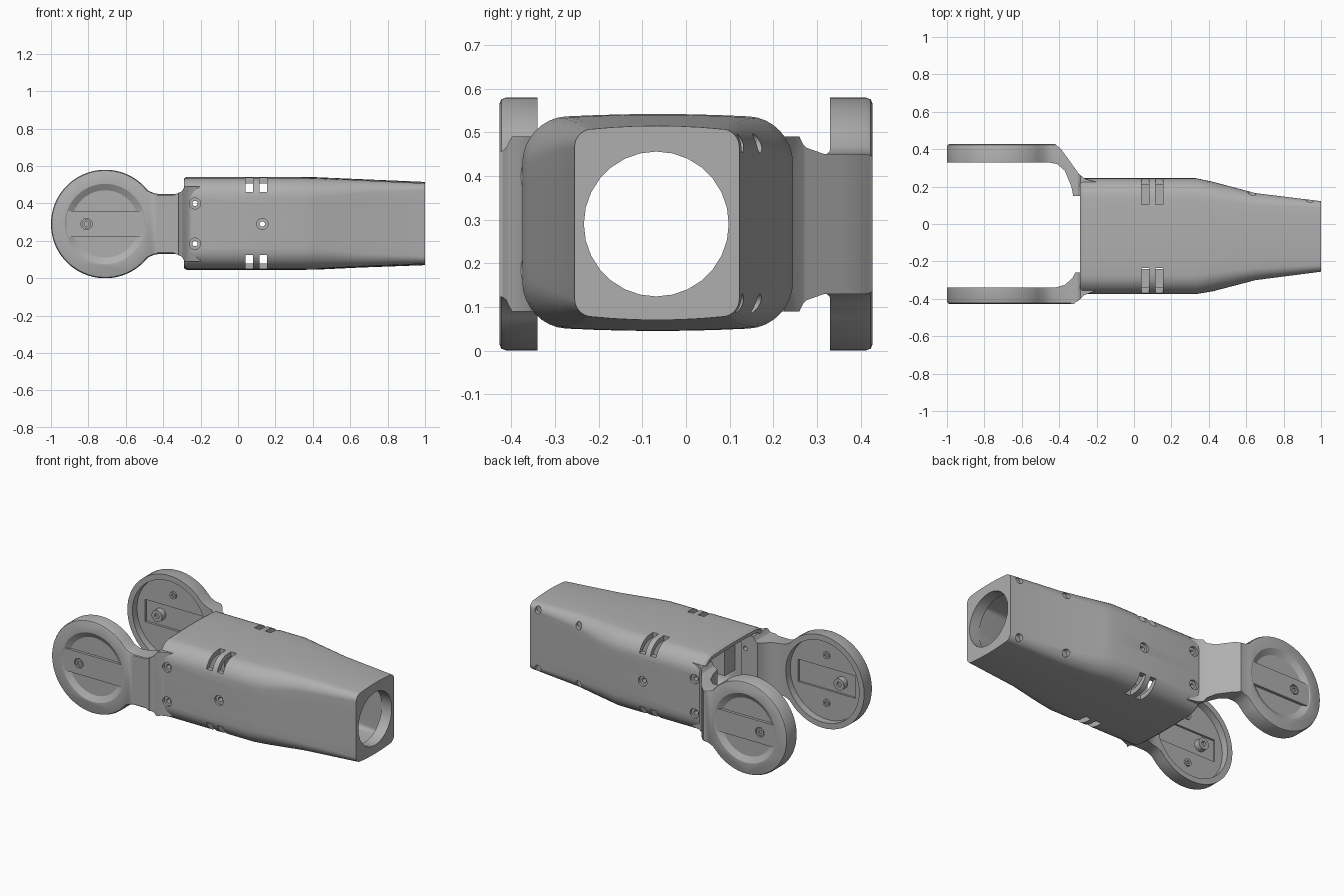
import bpy, bmesh, math
from mathutils import Matrix, Vector

if "Cube" in bpy.data.objects:
    bpy.data.objects.remove(bpy.data.objects["Cube"], do_unlink=True)

grey = bpy.data.materials.new("matte grey")
grey.use_nodes = True
colour = (0.43, 0.43, 0.43, 1)
grey.diffuse_color = colour
grey.node_tree.nodes["Principled BSDF"].inputs["Base Color"].default_value = colour

DISC_X, MID_Z, DISC_R = -0.71, 0.29, 0.29


def finish(name, bm):
    bmesh.ops.recalc_face_normals(bm, faces=bm.faces)
    mesh = bpy.data.meshes.new(name)
    bm.to_mesh(mesh)
    bm.free()
    mesh.materials.append(grey)
    ob = bpy.data.objects.new(name, mesh)
    bpy.context.collection.objects.link(ob)
    return ob


def loft(name, rings):
    bm = bmesh.new()
    loops = [[bm.verts.new(p) for p in ring] for ring in rings]
    n = len(loops[0])
    for a, b in zip(loops, loops[1:]):
        for i in range(n):
            j = (i + 1) % n
            bm.faces.new((a[i], a[j], b[j], b[i]))
    bm.faces.new(loops[0])
    bm.faces.new(loops[-1])
    return finish(name, bm)


def box(name, x0, x1, y0, y1, z0, z1):
    return loft(name, [[(x0, y0, z), (x1, y0, z), (x1, y1, z), (x0, y1, z)] for z in (z0, z1)])


def rod(name, x, z, y0, y1, r0, r1=None, sides=32):
    """Round bar along y, optionally tapered."""
    rings = []
    for y, r in ((y0, r0), (y1, r0 if r1 is None else r1)):
        turns = [math.tau * i / sides for i in range(sides)]
        rings.append([(x + r * math.cos(t), y, z + r * math.sin(t)) for t in turns])
    return loft(name, rings)


def boolean(ob, tool, mode="DIFFERENCE", keep=False):
    mod = ob.modifiers.new("cut", "BOOLEAN")
    mod.operation, mod.object, mod.solver = mode, tool, "EXACT"
    bpy.context.view_layer.objects.active = ob
    bpy.ops.object.modifier_apply(modifier=mod.name)
    if not keep:
        bpy.data.objects.remove(tool, do_unlink=True)


def section(x, y0, y1, z0, z1, r, inset=0.0):
    """Rounded rectangle with gently crowned top and bottom."""
    crown = 0.012
    y0, y1, z0, z1 = y0 + inset, y1 - inset, z0 + inset + crown, z1 - inset - crown
    r = max(r - inset, 0.015)
    yc, zc, hy = (y0 + y1) / 2, (z0 + z1) / 2, (y1 - y0) / 2
    corners = [(y1 - r, z1 - r), (y0 + r, z1 - r), (y0 + r, z0 + r), (y1 - r, z0 + r)]
    pts = []
    for q, (cy, cz) in enumerate(corners):
        for k in range(9):
            t = math.radians(90 * q + 90 * k / 8)
            pts.append(Vector((x, cy + r * math.cos(t), cz + r * math.sin(t))))
        # points along the straight side to the next corner
        ny, nz = corners[(q + 1) % 4]
        t = math.radians(90 * q + 90)
        end = Vector((x, ny + r * math.cos(t), nz + r * math.sin(t)))
        start = pts[-1]
        pts += [start.lerp(end, k / 6) for k in range(1, 6)]
    for p in pts:
        lift = crown * (1 - ((p.y - yc) / hy) ** 2)
        p.z += lift if p.z > zc else -lift
    return pts


# Hollow tapered body
stations = [
    (-0.29, -0.365, 0.235, 0.055, 0.532, 0.09),
    (-0.275, -0.375, 0.245, 0.045, 0.542, 0.1),
    (0.33, -0.375, 0.245, 0.045, 0.542, 0.1),
    (0.42, -0.36, 0.226, 0.046, 0.54, 0.1),
    (0.65, -0.30, 0.165, 0.057, 0.53, 0.065),
    (1.0, -0.255, 0.122, 0.07, 0.515, 0.035),
]
body = loft("body_shell", [section(*s) for s in stations])
inner = [(-0.4,) + stations[1][1:]] + stations[2:5] + [(0.93, -0.264, 0.131, 0.067, 0.518, 0.04)]
boolean(body, loft("cavity", [section(*s, inset=0.03) for s in inner]))

# Round opening in the tip
bore = rod("bore", 0, 0, -0.3, 0.3, 0.166, sides=28)
bore.data.transform(Matrix.Translation((0.9, -0.068, MID_Z)) @ Matrix.Rotation(math.pi / 2, 4, "Z"))
boolean(body, bore)

# Paired vent slots across the four long corners
for x in (0.06, 0.135):
    for y0, y1 in ((-0.5, -0.235), (0.105, 0.4)):
        for z0, z1 in ((0.0, 0.125), (0.46, 0.6)):
            boolean(body, box("slot", x - 0.02, x + 0.02, y0, y1, z0, z1))

# Blind fastener pockets on the back side near the tip
for x, y in ((0.94, 0.105), (0.63, 0.145)):
    for z in (0.108, 0.475):
        boolean(body, rod("pocket", x, z, y, 0.4, 0.022))

# Inner rails that carry the side screws
rails = [box("front_rail", -0.1, 0.3, -0.355, -0.24, 0.2, 0.38),
         box("back_rail", -0.1, 0.3, 0.105, 0.225, 0.2, 0.38)]


def silhouette(y, scale):
    """Side outline of an arm: disc, neck and flare into the body."""
    half = [(DISC_R * math.cos(t), DISC_R * math.sin(t))
            for t in (math.radians(180 - 4 * k) for k in range(1, 34))]
    half += [(0.23, 0.178), (0.26, 0.165), (0.29, 0.16), (0.38, 0.16),
             (0.41, 0.175), (0.425, 0.2), (0.52, 0.2)]
    pts = [(-DISC_R, 0)] + half + [(x, -z) for x, z in reversed(half)]
    return [(DISC_X + x * scale, y, MID_Z + z * scale) for x, z in pts]


# Arms: plan profile intersected with the side outline
plans = {
    "front": [(-1.1, -0.45), (-0.33, -0.45), (-0.315, -0.42), (-0.295, -0.408), (-0.265, -0.38),
              (-0.2, -0.355), (-0.2, -0.26), (-0.315, -0.26), (-0.33, -0.29),
              (-0.37, -0.325), (-0.42, -0.34), (-1.1, -0.34)],
    "back": [(-1.1, 0.45), (-0.44, 0.45), (-0.415, 0.422), (-0.39, 0.40), (-0.36, 0.36),
             (-0.295, 0.268), (-0.26, 0.24), (-0.2, 0.225), (-0.2, 0.15), (-0.325, 0.15),
             (-0.335, 0.2), (-0.37, 0.285), (-0.41, 0.32), (-0.46, 0.33), (-1.1, 0.33)],
}
arms, bars = [], []
for name, plan in plans.items():
    s = -1 if name == "front" else 1
    out, inn = s * 0.427, plan[-1][1]
    arm = loft(name + "_arm", [silhouette(s * 0.1, 1), silhouette(out - s * 0.015, 1),
                               silhouette(out - s * 0.004, 0.985), silhouette(out, 0.955)])
    boolean(arm, loft("plan", [[(x, y, z) for x, y in plan] for z in (-0.1, 0.7)]), "INTERSECT")
    # dished outer face, hollow inner face with a channel
    boolean(arm, rod("dish", DISC_X, MID_Z, out + s * 0.01, out - s * 0.02, 0.232, 0.18, 64))
    boolean(arm, rod("hollow", DISC_X, MID_Z, inn - s * 0.05, inn + s * 0.045, 0.255, sides=64))
    channel_y = sorted((inn, inn + s * 0.06))
    boolean(arm, box("channel", DISC_X - 0.2, DISC_X + 0.2, *channel_y, MID_Z - 0.07, MID_Z + 0.07))
    bar_y = sorted((out - s * 0.003, out - s * 0.03))
    bar = box(name + "_disc_bar", DISC_X - 0.208, DISC_X + 0.208, *bar_y, MID_Z - 0.07, MID_Z + 0.07)
    # screw bosses on the inside of the disc
    boss = rod(name + "_disc_boss", -0.81, MID_Z, out - s * 0.025, inn + s * 0.02, 0.036)
    boolean(boss, rod("hole", -0.81, MID_Z, inn, inn + s * 0.035, 0.015))
    for z in (MID_Z - 0.15, MID_Z + 0.15):
        stud = rod(name + "_disc_stud", DISC_X, z, out - s * 0.03, inn + s * 0.035, 0.022)
        boolean(stud, rod("hole", DISC_X, z, inn, inn + s * 0.05, 0.01))
    # recessed screw head in the bar
    boolean(bar, rod("seat", -0.81, MID_Z, out + s * 0.02, out - s * 0.014, 0.03))
    head = rod(name + "_disc_screw", -0.81, MID_Z, out - s * 0.02, out - s * 0.005, 0.024)
    boolean(head, rod("socket", -0.81, MID_Z, out, out - s * 0.015, 0.013, sides=6))
    arms.append(arm)

# Through screws in the sides of the body, with countersunk seats
for x, z in ((0.13, MID_Z), (-0.23, 0.185), (-0.23, 0.4)):
    parts = [body] + (rails if x > 0 else arms)
    tools = [rod("hole", x, z, -0.6, 0.6, 0.014),
             rod("seat", x, z, -0.6, -0.36, 0.03),
             rod("seat", x, z, 0.23, 0.6, 0.03)]
    for tool in tools:
        for part in parts:
            boolean(part, tool, keep=True)
        bpy.data.objects.remove(tool, do_unlink=True)

# Smooth shading with sharp edges kept
bpy.ops.object.select_all(action="DESELECT")
for ob in bpy.context.collection.objects:
    if ob.type == "MESH":
        ob.select_set(True)
        bpy.context.view_layer.objects.active = ob
bpy.ops.object.shade_smooth_by_angle(angle=math.radians(30))
